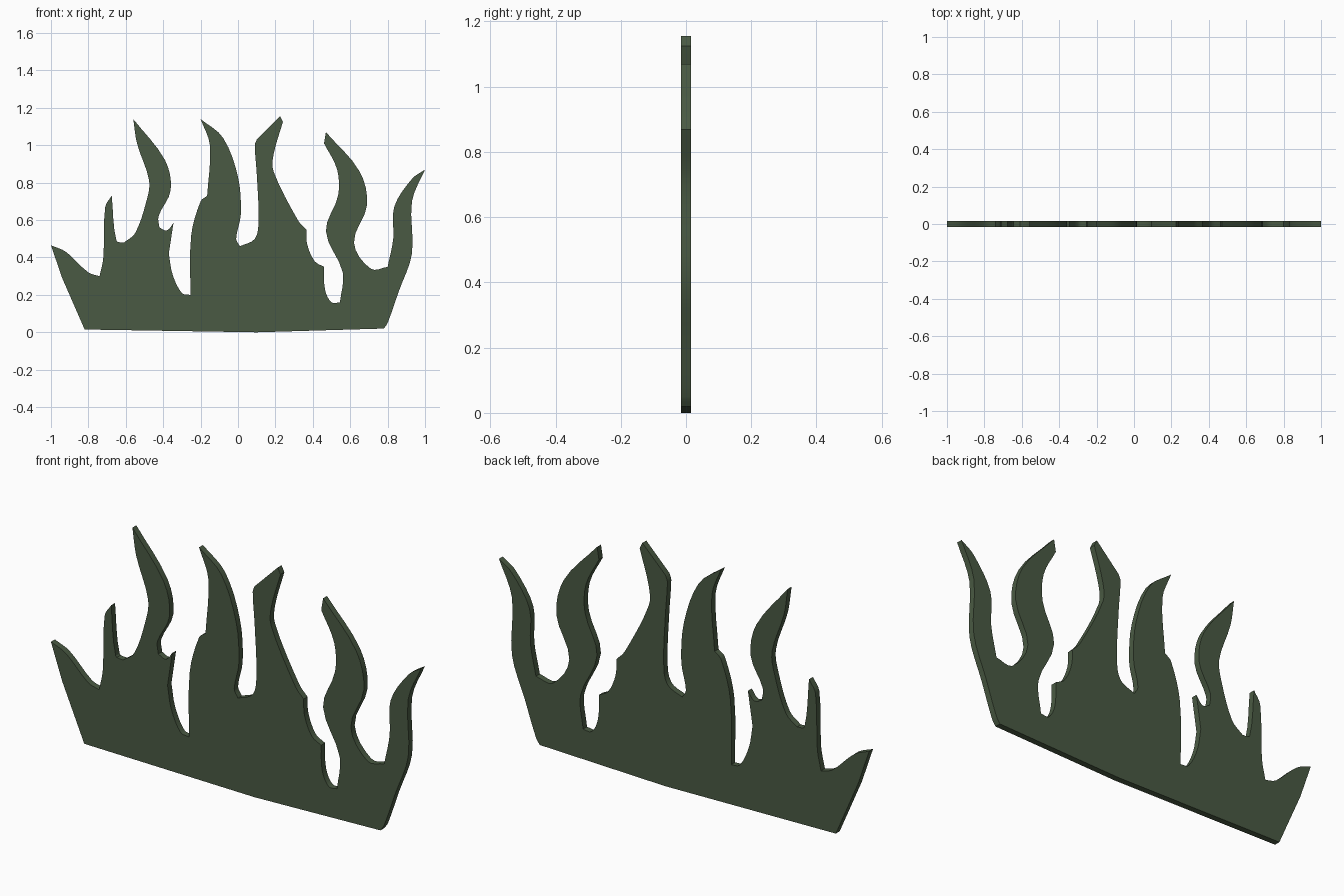
import bpy, bmesh
from mathutils import Vector

if "Cube" in bpy.data.objects:
    bpy.data.objects.remove(bpy.data.objects["Cube"])

HALF_THICK = 0.015
STEPS = 4

# Outline as a chain of flame edges: smooth within an edge, sharp where edges meet
EDGES = [
    # underside
    [(-0.82, 0.015), (0.1, 0.0), (0.78, 0.02)],
    # right flame
    [(0.80, 0.05), (0.86, 0.22), (0.93, 0.42), (0.93, 0.70), (1.0, 0.87)],
    [(0.93, 0.82), (0.835, 0.67), (0.83, 0.50), (0.80, 0.35)],
    # wavy flame
    [(0.71, 0.34), (0.62, 0.48), (0.69, 0.68), (0.65, 0.86), (0.47, 1.07)],
    [(0.46, 1.01)],
    [(0.53, 0.87), (0.535, 0.73), (0.47, 0.54), (0.56, 0.32), (0.545, 0.16)],
    # stepped middle flame
    [(0.50, 0.16), (0.465, 0.23), (0.46, 0.35)],
    [(0.41, 0.38), (0.37, 0.47), (0.365, 0.55)],
    [(0.32, 0.60), (0.19, 0.86), (0.19, 0.95), (0.24, 1.125)],
    [(0.225, 1.155)],
    [(0.10, 1.03)],
    [(0.09, 1.0), (0.10, 0.85), (0.11, 0.60), (0.09, 0.50), (0.01, 0.46)],
    # tall centre flame
    [(-0.01, 0.50), (0.015, 0.63), (0.0, 0.83), (-0.08, 1.04), (-0.20, 1.14)],
    [(-0.15, 1.0), (-0.165, 0.73)],
    [(-0.20, 0.70), (-0.25, 0.52), (-0.255, 0.20)],
    # jagged spur
    [(-0.30, 0.21), (-0.35, 0.31), (-0.37, 0.42)],
    [(-0.345, 0.585)],
    [(-0.38, 0.545), (-0.42, 0.56)],
    # tall left flame
    [(-0.425, 0.62), (-0.36, 0.76), (-0.39, 0.92), (-0.56, 1.14)],
    [(-0.54, 1.01), (-0.475, 0.81), (-0.49, 0.70), (-0.55, 0.53), (-0.61, 0.48)],
    # small spike and left flame
    [(-0.65, 0.49), (-0.675, 0.73)],
    [(-0.71, 0.67), (-0.72, 0.40), (-0.74, 0.30)],
    [(-0.80, 0.32), (-0.92, 0.43), (-1.0, 0.465)],
    [(-0.94, 0.29)],
]


def smooth_edge(pts):
    """Hermite curve through pts, leaving out the first point."""
    out = []
    last = len(pts) - 1

    def direction(i):
        return (pts[min(i + 1, last)] - pts[max(i - 1, 0)]).normalized()

    for i in range(last):
        a, b = pts[i], pts[i + 1]
        size = (b - a).length
        ta, tb = direction(i) * size, direction(i + 1) * size
        for s in range(1, STEPS + 1):
            t = s / STEPS
            out.append(a * (2*t**3 - 3*t**2 + 1) + ta * (t**3 - 2*t**2 + t)
                       + b * (3*t**2 - 2*t**3) + tb * (t**3 - t**2))
    return out


# Chain the edges into one closed outline
outline = [Vector(p) for p in EDGES[0]]
for edge in EDGES[1:]:
    pts = [outline[-1]] + [Vector(p) for p in edge]
    outline += smooth_edge(pts) if len(edge) > 1 else pts[1:]

# Flat plate with the flame outline, extruded to its thickness
bm = bmesh.new()
front = bm.faces.new([bm.verts.new((p.x, -HALF_THICK, p.y)) for p in outline])
extruded = bmesh.ops.extrude_face_region(bm, geom=[front], use_keep_orig=True)
moved = [g for g in extruded["geom"] if isinstance(g, bmesh.types.BMVert)]
bmesh.ops.translate(bm, verts=moved, vec=(0, 2 * HALF_THICK, 0))
bmesh.ops.triangulate(bm, faces=[f for f in bm.faces if len(f.verts) > 4])
bmesh.ops.recalc_face_normals(bm, faces=bm.faces[:])

mesh = bpy.data.meshes.new("grass_flame_plate")
bm.to_mesh(mesh)
bm.free()
plate = bpy.data.objects.new("grass_flame_plate", mesh)
bpy.context.collection.objects.link(plate)

# Dark green
green = bpy.data.materials.new("dark green")
green.diffuse_color = (0.068, 0.102, 0.056, 1.0)
green.use_nodes = True
green.node_tree.nodes["Principled BSDF"].inputs["Base Color"].default_value = green.diffuse_color
mesh.materials.append(green)

# Smooth rim, sharp tips
bpy.context.view_layer.objects.active = plate
plate.select_set(True)
bpy.ops.object.shade_smooth_by_angle(angle=0.52)
